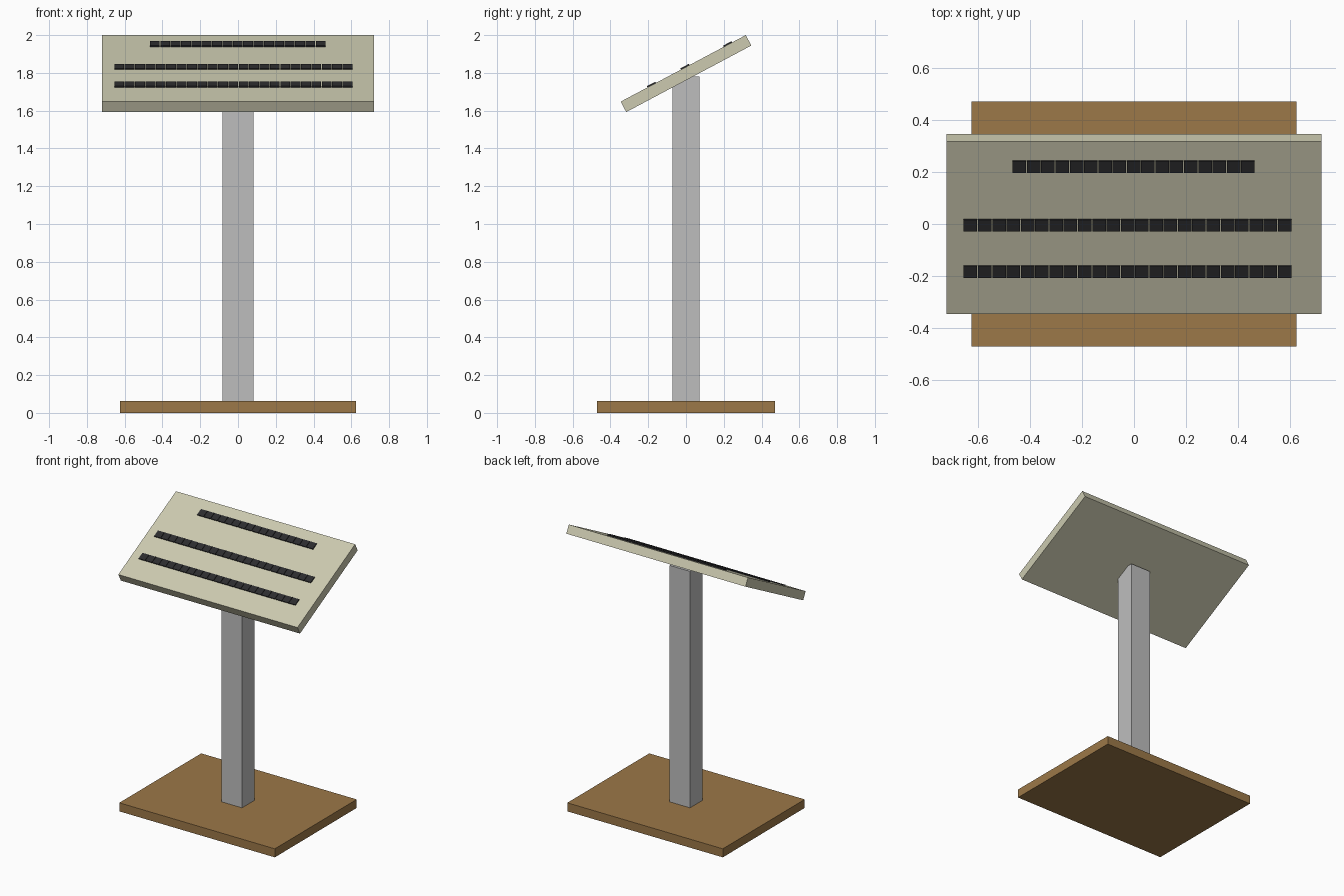
import bpy, bmesh, math
from mathutils import Matrix

if "Cube" in bpy.data.objects:
    bpy.data.objects.remove(bpy.data.objects["Cube"])


def material(name, rgb):
    m = bpy.data.materials.new(name)
    lin = [((c / 255 + 0.055) / 1.055) ** 2.4 for c in rgb]
    m.diffuse_color = (*lin, 1)
    m.use_nodes = True
    m.node_tree.nodes["Principled BSDF"].inputs["Base Color"].default_value = m.diffuse_color
    return m


wood = material("brown_wood", (156, 120, 72))
steel = material("grey_metal", (190, 190, 190))
cream = material("pale_khaki", (204, 202, 176))
black = material("near_black", (44, 44, 46))


def boxes(name, items, mat, frame=Matrix.Identity(4)):
    """One object made of boxes given as (centre, size) in a local frame."""
    bm = bmesh.new()
    for centre, size in items:
        bmesh.ops.create_cube(bm, size=1, matrix=Matrix.Translation(centre) @ Matrix.Diagonal((*size, 1)))
    me = bpy.data.meshes.new(name)
    bm.to_mesh(me)
    bm.free()
    me.materials.append(mat)
    ob = bpy.data.objects.new(name, me)
    ob.matrix_world = frame
    bpy.context.collection.objects.link(ob)
    return ob


# Base slab and square post
boxes("base", [((0, 0, 0.031), (1.25, 0.94, 0.062))], wood)
boxes("post", [((0, 0, 0.92), (0.164, 0.142, 1.72))], steel)

# Sloping panel
T = 0.0625
tilt = Matrix.Translation((0, 0, 1.7963)) @ Matrix.Rotation(math.radians(28), 4, 'X')
boxes("panel", [((0, 0, 0), (1.44, 0.75, T))], cream, tilt)

# Rows of thin dark tiles on the panel face: (name, left edge, count, position up the slope)
PITCH = 0.0549
for name, left, count, v in (("upper_tiles", -0.468, 17, 0.268),
                             ("middle_tiles", -0.656, 23, 0.0125),
                             ("lower_tiles", -0.656, 23, -0.189)):
    tiles = [((left + (i + 0.5) * PITCH, v, T / 2 + 0.0025), (PITCH - 0.003, 0.051, 0.009))
             for i in range(count)]
    boxes(name, tiles, black, tilt)
